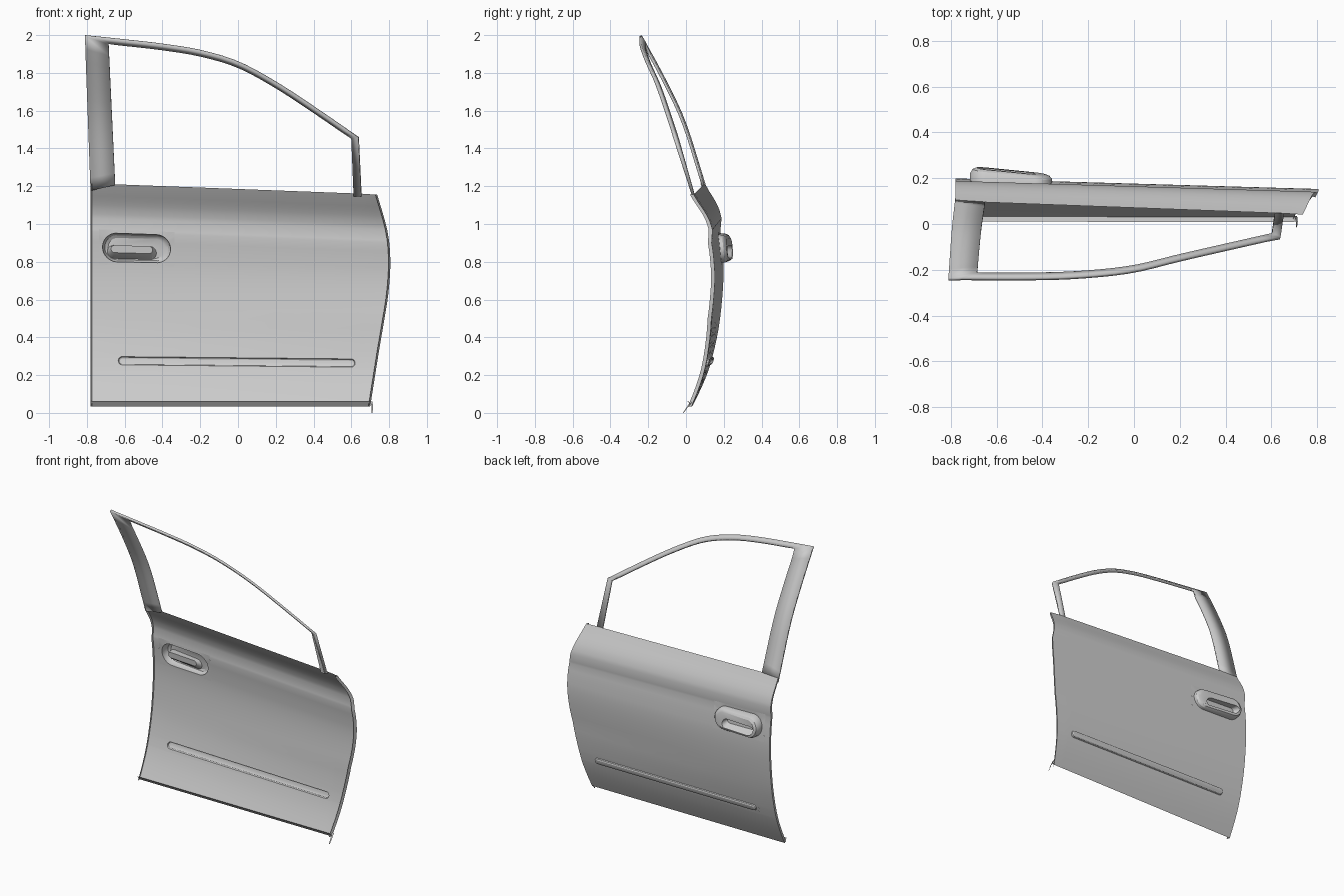
import bpy, bmesh, math
from mathutils import Vector

if "Cube" in bpy.data.objects:
    bpy.data.objects.remove(bpy.data.objects["Cube"])

paint = bpy.data.materials.new("plain_grey")
paint.use_nodes = True
GREY = (0.6, 0.6, 0.6, 1)
paint.diffuse_color = GREY
paint.node_tree.nodes["Principled BSDF"].inputs["Base Color"].default_value = GREY


def lerp_table(table, t):
    """Smooth interpolation through (key, value) pairs."""
    t = min(max(t, table[0][0]), table[-1][0])
    n = len(table)

    def slope(i):
        a, b = table[max(i - 1, 0)], table[min(i + 1, n - 1)]
        return (b[1] - a[1]) / (b[0] - a[0])
    for i in range(n - 1):
        (k0, v0), (k1, v1) = table[i], table[i + 1]
        if t <= k1:
            h, s = k1 - k0, (t - k0) / (k1 - k0)
            return ((2*s**3 - 3*s**2 + 1) * v0 + (s**3 - 2*s**2 + s) * h * slope(i)
                    + (3*s**2 - 2*s**3) * v1 + (s**3 - s**2) * h * slope(i + 1))


def spread(a, b, n):
    return [a + (b - a) * i / n for i in range(n)]


def finish(name, bm):
    mesh = bpy.data.meshes.new(name)
    bm.to_mesh(mesh)
    bm.free()
    mesh.materials.append(paint)
    ob = bpy.data.objects.new(name, mesh)
    bpy.context.collection.objects.link(ob)
    bpy.ops.object.select_all(action='DESELECT')
    ob.select_set(True)
    bpy.context.view_layer.objects.active = ob
    bpy.ops.object.shade_smooth_by_angle(angle=math.radians(28))
    return ob


def ribbon(bm, lines, closed=False):
    """Skin quads between successive point lines."""
    rows = [[bm.verts.new(p) for p in line] for line in lines]
    for a, b in zip(rows, rows[1:]):
        for i in range(len(a) if closed else len(a) - 1):
            k = (i + 1) % len(a)
            bm.faces.new((a[i], b[i], b[k], a[k]))
    return rows


# Door skin: lower curve, crease band and shoulder up to the belt line
LOWER = [(.035, .033), (.1, .066), (.2, .11), (.3, .141), (.45, .173), (.6, .191),
         (.75, .199), (.88, .192), (.96, .182)]
UPPER = [(1.03, .188), (1.08, .175), (1.13, .15), (1.175, .122), (1.215, .1)]
FRONT_EDGE = [(.035, .7), (.3, .742), (.6, .79), (.8, .806), (.95, .802),
              (1.05, .785), (1.215, .737)]
BACK, SPLIT = -.78, .65


def skin(x, z, out=0.0):
    """Point on the door surface, pushed outward by out."""
    if z <= .96:
        y = lerp_table(LOWER, z)
    elif z >= 1.03:
        y = lerp_table(UPPER, z)
    else:
        y = .182 + (z - .96) / .07 * .006
    along = (x - BACK) / 1.58
    y -= along * (.046 * min(z / .5, 1) + .012 * max(z - 1, 0) / .2)
    if x > SPLIT:
        x = SPLIT + (x - SPLIT) / .15 * (lerp_table(FRONT_EDGE, z) - SPLIT)
    drop = min(max((z - .5) / .46, 0), 1) * .06
    return Vector((x, y + out, z - drop * along))


# Each fitting: centre x, centre z, half width, half height of its panel cut-out
HANDLE = (-.537, .88, .2, .094)
STRIP = (-.007, .27, .645, .036)

xs = {BACK, .8, SPLIT, .7, .75, -.2, 0, .2, .4}
zs = set(spread(.035, .96, 18)) | {.96, 1.03} | set(spread(1.03, 1.175, 6)) | {1.175, 1.215}
for cx, cz, a, b in (HANDLE, STRIP):
    xs |= {cx - a, cx + a}
    zs |= {cz - b, cz + b}
xs, zs = sorted(xs), sorted(zs)

bm = bmesh.new()
grid = [[bm.verts.new(skin(x, z)) for z in zs] for x in xs]
for i in range(len(xs) - 1):
    for j in range(len(zs) - 1):
        mx, mz = (xs[i] + xs[i+1]) / 2, (zs[j] + zs[j+1]) / 2
        if any(abs(mx - cx) < a and abs(mz - cz) < b for cx, cz, a, b in (HANDLE, STRIP)):
            continue
        bm.faces.new((grid[i][j], grid[i][j+1], grid[i+1][j+1], grid[i+1][j]))
finish("door_skin", bm)

# Turned-in flanges along the rear, front and bottom edges
bm = bmesh.new()
rear = [skin(BACK, z) for z in zs]
ribbon(bm, [[p + Vector((.006, -.025, 0)) for p in rear], rear])
front = [skin(.8, z) for z in zs]
ribbon(bm, [front, [p + Vector((-.01, -.02, 0)) for p in front]])
sill = [skin(x, zs[0]) for x in xs]
ribbon(bm, [sill, [p + Vector((0, -.022, .028)) for p in sill]])
finish("edge_flanges", bm)


def loop(cx, cz, a, b, out=0.0, square=False, tilt=0.0, taper=0.0):
    """Rounded (or square) outline lying on the door skin."""
    pts = []
    for i in range(48):
        t = math.tau * i / 48
        c, s = math.cos(t), math.sin(t)
        if square:
            m = max(abs(c), abs(s))
            c, s = c / m, s / m
        dx = math.copysign(a - b, c) + b * c
        pts.append(skin(cx + dx, cz + b * s + tilt * dx, out * (1 - taper * dx)))
    return pts


def fitting(name, loops):
    bm = bmesh.new()
    rows = ribbon(bm, loops, closed=True)
    bm.faces.new(rows[-1])
    bmesh.ops.reverse_faces(bm, faces=bm.faces[:])
    bmesh.ops.recalc_face_normals(bm, faces=bm.faces[:])
    return finish(name, bm)


# Handle: raised oval housing with a scooped finger recess
hx, hz = HANDLE[:2]
fitting("door_handle", [
    loop(*HANDLE, square=True),
    loop(hx, hz, .18, .077),
    loop(hx, hz, .178, .075, .025, taper=1.5),
    loop(hx, hz, .168, .066, .04, taper=1.5),
    loop(hx, hz, .15, .052, .047, taper=1.5),
    loop(hx - .025, hz - .025, .13, .037, .046, taper=1.5),
    loop(hx - .025, hz - .015, .118, .027, .02),
    loop(hx - .025, hz - .008, .11, .02, .006)])

# Rub strip low on the door
sx, sz = STRIP[:2]
fitting("rub_strip", [
    loop(*STRIP, square=True),
    loop(sx, sz, .627, .022, tilt=-.01),
    loop(sx, sz, .624, .019, .009, tilt=-.01),
    loop(sx, sz, .617, .012, .013, tilt=-.01)])

# Window frame: rear pillar, curved roof rail and slim front pillar
PILLAR = [(1.18, .113), (1.32, .07), (1.48, .02), (1.61, -.03), (1.82, -.135), (2, -.235)]
RAIL_Z = [(-.81, 2), (-.6, 1.978), (-.4, 1.955), (-.2, 1.922), (0, 1.862),
          (.2, 1.755), (.4, 1.625), (.64, 1.46)]
RAIL_Y = [(-.81, -.235), (-.4, -.235), (-.2, -.226), (0, -.203), (.2, -.155), (.64, -.055)]
outer, inner = [], []
for t in spread(0, 1, 12):
    z, zi = 1.18 + .82 * t, 1.21 + .75 * t
    outer.append((BACK - .03 * t, lerp_table(PILLAR, z), z))
    inner.append((-.65 - .035 * t, lerp_table(PILLAR, zi) - .008, zi))
for t in spread(0, 1, 24) + [1]:
    x, xi = -.81 + 1.45 * t, -.685 + 1.288 * t
    outer.append((x, lerp_table(RAIL_Y, x), lerp_table(RAIL_Z, x)))
    inner.append((xi, lerp_table(RAIL_Y, xi) + .024, lerp_table(RAIL_Z, xi) - .026))
outer.append((.655, .046, 1.15))
inner.append((.615, .048, 1.15))
bm = bmesh.new()
ribbon(bm, [inner, outer])
bmesh.ops.recalc_face_normals(bm, faces=bm.faces[:])
if sum(f.normal.y for f in bm.faces) < 0:
    bmesh.ops.reverse_faces(bm, faces=bm.faces[:])
frame = finish("window_frame", bm)
solid = frame.modifiers.new("thickness", 'SOLIDIFY')
solid.thickness = .014
solid.offset = -1

# Small hinge tab at the front lower corner
bm = bmesh.new()
ribbon(bm, [[(.7, .035, .06), (.706, .01, .04), (.708, -.016, 0)],
            [(.712, .035, .06), (.715, .01, .03), (.712, -.012, 0)]])
finish("hinge_tab", bm)
